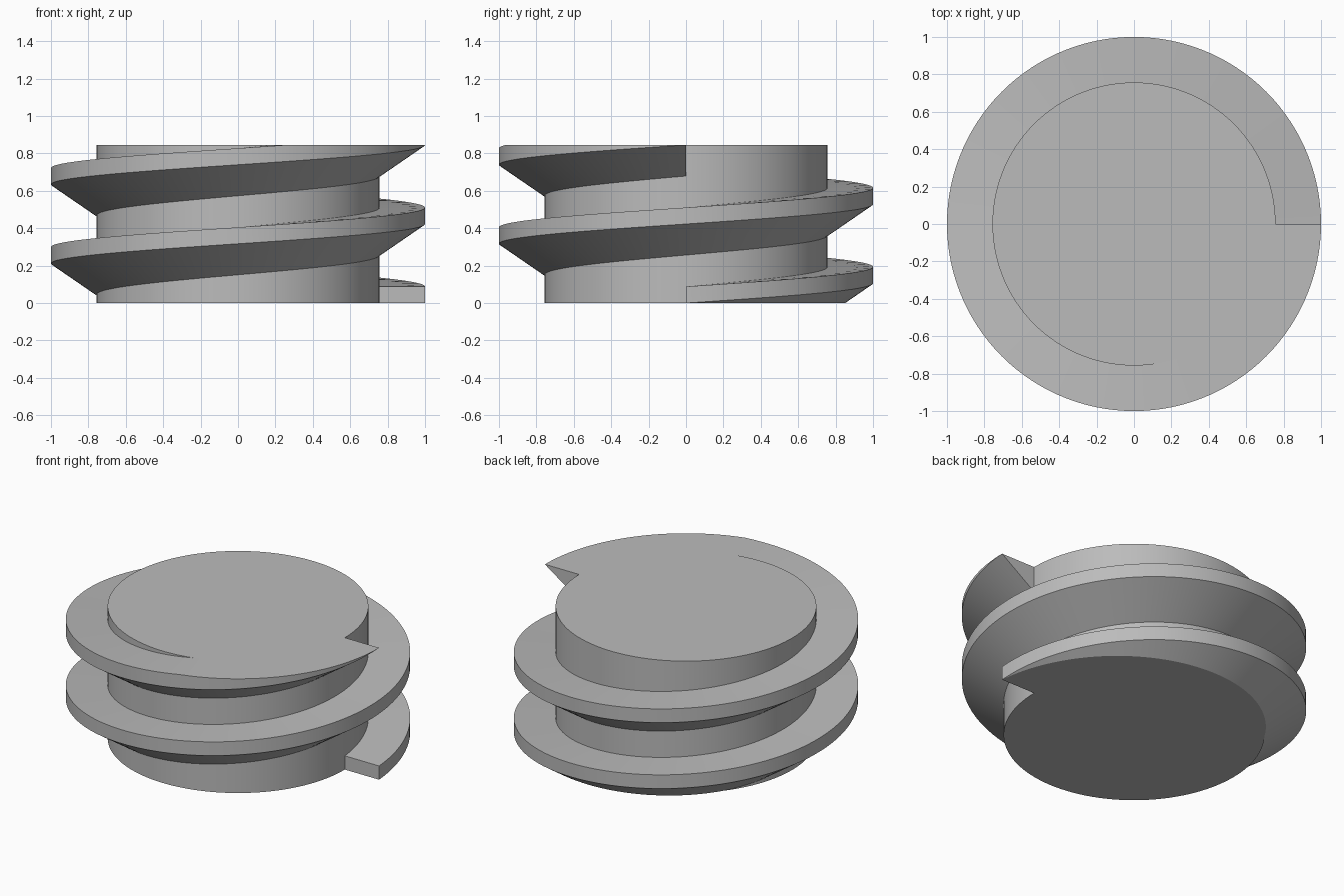
import bpy
import bmesh
from math import cos, sin, tau, radians

HEIGHT = 0.845        # overall height
CORE_R = 0.757        # shaft radius
RIM_R = 1.0           # thread crest radius
TURNS = 2
PITCH = HEIGHT / TURNS
RIM_H = 0.088         # height of the vertical crest
SLOPE = 0.166         # rise of the sloped underside from shaft to crest
SEGMENTS = 120        # per turn

cube = bpy.data.objects.get("Cube")
if cube:
    bpy.data.objects.remove(cube, do_unlink=True)

grey = bpy.data.materials.new("plain grey")
grey.use_nodes = True
grey.diffuse_color = (0.5, 0.5, 0.5, 1)
grey.node_tree.nodes["Principled BSDF"].inputs["Base Color"].default_value = (0.5, 0.5, 0.5, 1)


def finish(bm, name):
    mesh = bpy.data.meshes.new(name)
    bm.to_mesh(mesh)
    bm.free()
    mesh.materials.append(grey)
    obj = bpy.data.objects.new(name, mesh)
    bpy.context.collection.objects.link(obj)
    bpy.ops.object.select_all(action='DESELECT')
    obj.select_set(True)
    bpy.context.view_layer.objects.active = obj
    bpy.ops.object.shade_smooth_by_angle(angle=radians(25))
    return obj


def section(turn):
    """Buttress thread section (r, z), trimmed by the flat ends of the shaft."""
    crest = turn * PITCH
    root = crest - SLOPE
    low = max(0.0, root)
    foot_r = CORE_R + (RIM_R - CORE_R) * (low - root) / SLOPE
    top = min(HEIGHT, crest + RIM_H)
    return [(CORE_R, low), (foot_r, low), (RIM_R, crest), (RIM_R, top), (CORE_R, top)]


# Shaft
bm = bmesh.new()
bmesh.ops.create_cone(bm, cap_ends=True, segments=SEGMENTS,
                      radius1=CORE_R, radius2=CORE_R, depth=HEIGHT)
bmesh.ops.translate(bm, verts=bm.verts, vec=(0, 0, HEIGHT / 2))
finish(bm, "shaft")

# Helical thread, open where it meets the shaft
bm = bmesh.new()
rings = []
for i in range(TURNS * SEGMENTS + 1):
    turn = i / SEGMENTS
    a = turn * tau
    rings.append([bm.verts.new((r * cos(a), r * sin(a), z)) for r, z in section(turn)])
for p, q in zip(rings, rings[1:]):
    for j in range(len(p) - 1):
        bm.faces.new((p[j], q[j], q[j + 1], p[j + 1]))
bm.faces.new(rings[0])
bm.faces.new(rings[-1][::-1])
bmesh.ops.remove_doubles(bm, verts=bm.verts, dist=0.00001)
finish(bm, "screw_thread")
